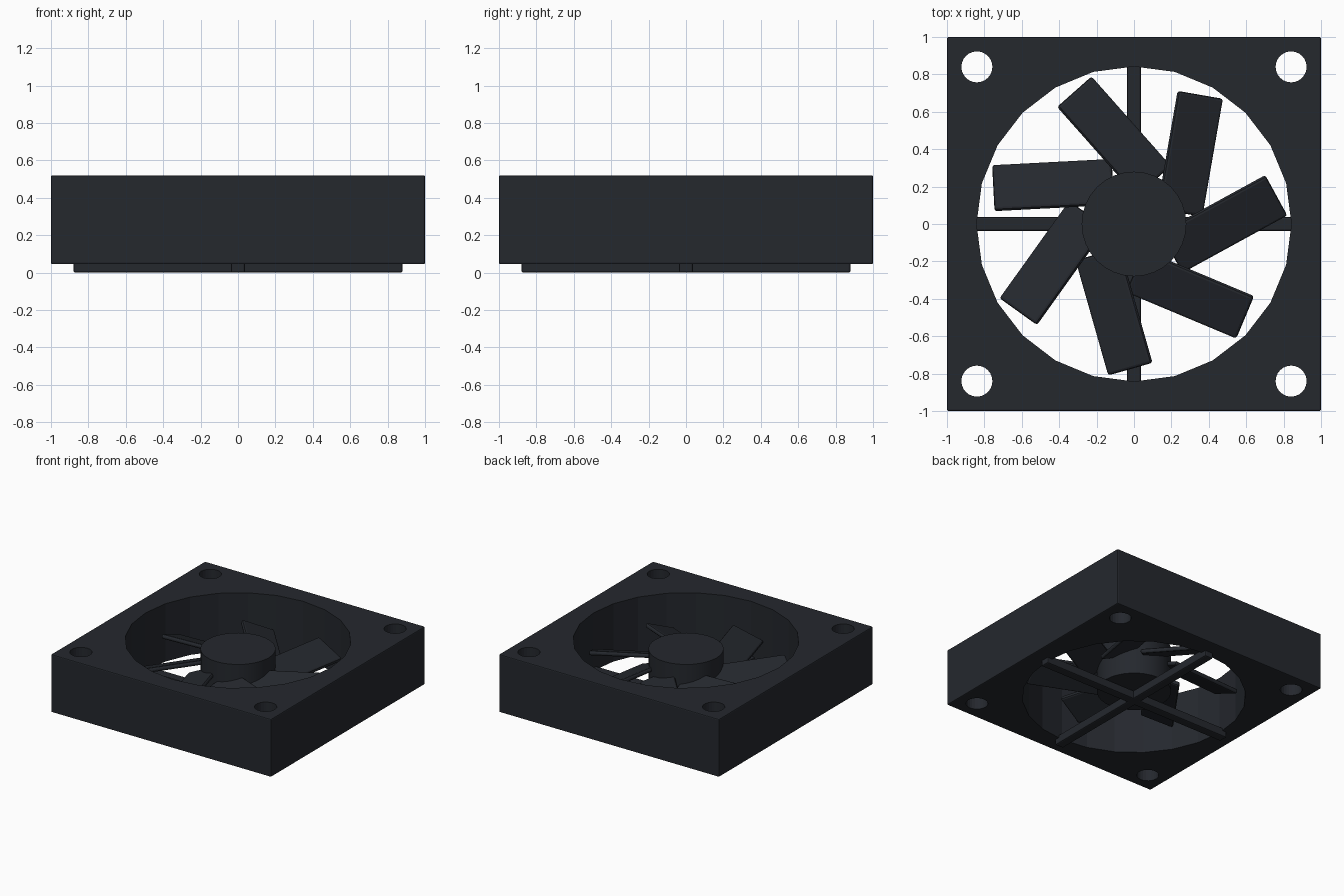
import bpy
from math import pi, radians, tau
from mathutils import Matrix

if "Cube" in bpy.data.objects:
    bpy.data.objects.remove(bpy.data.objects["Cube"])

dark = bpy.data.materials.new("dark_plastic")
dark.diffuse_color = (0.018, 0.021, 0.027, 1)
dark.use_nodes = True
dark.node_tree.nodes["Principled BSDF"].inputs["Base Color"].default_value = dark.diffuse_color


def box(name, size, matrix, bevel, segments=2):
    bpy.ops.mesh.primitive_cube_add(size=1)
    ob = bpy.context.object
    ob.name = name
    ob.data.transform(Matrix.Diagonal((*size, 1)))
    ob.matrix_world = matrix
    ob.data.materials.append(dark)
    mod = ob.modifiers.new("bevel", 'BEVEL')
    mod.width, mod.segments = bevel, segments
    return ob


def cylinder(name, radius, z0, z1, sides, x=0, y=0):
    bpy.ops.mesh.primitive_cylinder_add(vertices=sides, radius=radius, depth=z1 - z0,
                                        location=(x, y, (z0 + z1) / 2))
    ob = bpy.context.object
    ob.name = name
    ob.data.materials.append(dark)
    return ob


def cut(target, cutter):
    mod = target.modifiers.new("cut", 'BOOLEAN')
    mod.operation, mod.solver, mod.object = 'DIFFERENCE', 'EXACT', cutter
    bpy.context.view_layer.objects.active = target
    for m in list(target.modifiers):
        bpy.ops.object.modifier_apply(modifier=m.name)
    bpy.data.objects.remove(cutter)


# square frame with the faceted air opening and four screw holes
frame = box("frame", (2, 2, 0.475), Matrix.Translation((0, 0, 0.2825)), 0.008)
cut(frame, cylinder("opening_cutter", 0.842, -0.2, 0.8, 24))
for sx in (-1, 1):
    for sy in (-1, 1):
        cut(frame, cylinder("screw_cutter", 0.083, -0.2, 0.8, 24, sx * 0.84, sy * 0.84))

# central hub
hub = cylinder("hub", 0.28, 0.09, 0.452, 32)
bpy.ops.object.shade_smooth_by_angle(angle=radians(30))

# pitched, swept blades
for i in range(7):
    m = (Matrix.Rotation(i * tau / 7, 4, 'Z') @ Matrix.Translation((0.48, 0, 0.28))
         @ Matrix.Rotation(radians(28.7), 4, 'Z') @ Matrix.Rotation(radians(22), 4, 'X'))
    box(f"blade_{i + 1}", (0.64, 0.262, 0.036), m, 0.014)

# crossed support struts underneath
for i in range(2):
    m = Matrix.Translation((0, 0, 0.035)) @ Matrix.Rotation(i * pi / 2, 4, 'Z')
    box(f"support_strut_{i + 1}", (1.76, 0.075, 0.07), m, 0.01)
